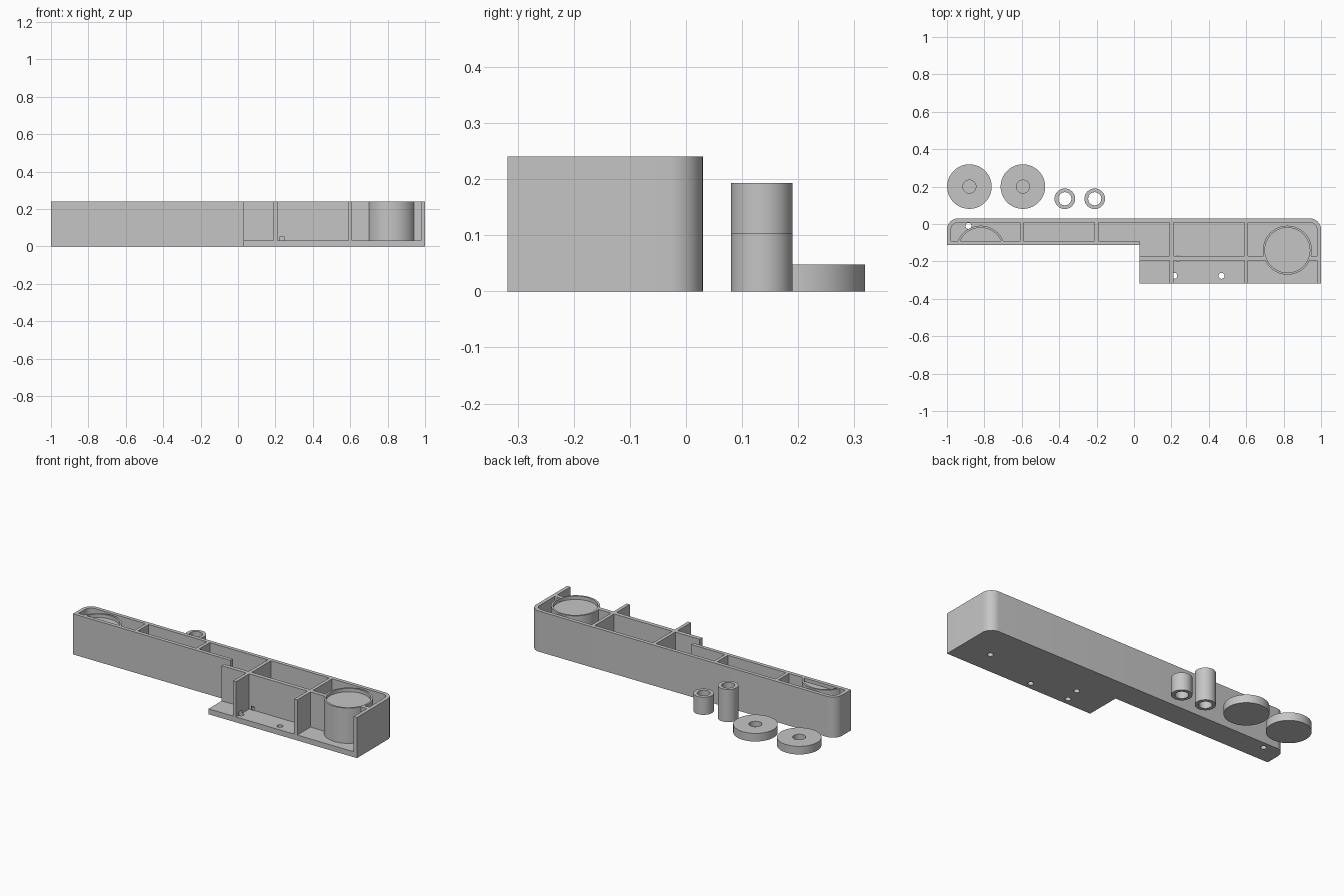
import bpy, bmesh, math

if "Cube" in bpy.data.objects:
    bpy.data.objects.remove(bpy.data.objects["Cube"])

grey = bpy.data.materials.new("plain_grey")
grey.diffuse_color = (0.56, 0.56, 0.56, 1)
grey.use_nodes = True
grey.node_tree.nodes["Principled BSDF"].inputs["Base Color"].default_value = grey.diffuse_color

H, FLOOR, T = 0.24, 0.032, 0.022      # total height, floor and wall thickness
BACK, FRONT, STEP_X, STEP_Y = 0.03, -0.318, 0.03, -0.113
parts = []


def finish(name, bm):
    bmesh.ops.recalc_face_normals(bm, faces=bm.faces)
    me = bpy.data.meshes.new(name)
    bm.to_mesh(me)
    bm.free()
    me.materials.append(grey)
    ob = bpy.data.objects.new(name, me)
    bpy.context.collection.objects.link(ob)
    parts.append(ob)
    return ob


def prism(name, pts, z0, z1):
    bm = bmesh.new()
    f = bm.faces.new([bm.verts.new((x, y, z0)) for x, y in pts])
    top = bmesh.ops.extrude_face_region(bm, geom=[f], use_keep_orig=True)
    verts = [v for v in top["geom"] if isinstance(v, bmesh.types.BMVert)]
    bmesh.ops.translate(bm, verts=verts, vec=(0, 0, z1 - z0))
    return finish(name, bm)


def box(name, x0, x1, y0, y1, z0=FLOOR, z1=H):
    return prism(name, [(x0, y0), (x1, y0), (x1, y1), (x0, y1)], z0, z1)


def arc(cx, cy, r, a0, a1, n):
    return [(cx + r * math.cos(math.radians(a0 + (a1 - a0) * i / n)),
             cy + r * math.sin(math.radians(a0 + (a1 - a0) * i / n))) for i in range(n + 1)]


def lathe(name, profile, x, y, n=64):
    """Revolve a closed (radius, height) profile about a vertical axis."""
    bm = bmesh.new()
    rings = [[bm.verts.new((x + r * math.cos(math.tau * i / n),
                            y + r * math.sin(math.tau * i / n), z)) for r, z in profile]
             for i in range(n)]
    m = len(profile)
    for i in range(n):
        a, b = rings[i], rings[(i + 1) % n]
        for j in range(m):
            k = (j + 1) % m
            if profile[j][0] == 0 and profile[k][0] == 0:
                continue
            bm.faces.new((a[j], b[j], b[k], a[k]))
    bmesh.ops.remove_doubles(bm, verts=bm.verts, dist=1e-5)
    return finish(name, bm)


# Tray: stepped floor with rounded back corners, and the wall around it
R = 0.06
outer = (arc(-1 + R, BACK - R, R, 180, 90, 10) + arc(1 - R, BACK - R, R, 90, 0, 10))
r = R - T
inner = (arc(1 - R, BACK - R, r, 0, 90, 10) + arc(-1 + R, BACK - R, r, 90, 180, 10))
floor = prism("tray_floor", [(STEP_X, STEP_Y), (-1, STEP_Y)] + outer +
              [(1, FRONT), (STEP_X, FRONT)], 0, FLOOR)
prism("tray_wall", [(STEP_X, STEP_Y), (-1, STEP_Y)] + outer +
      [(1, FRONT), (1 - T, FRONT)] + inner +
      [(-1 + T, STEP_Y + T), (STEP_X, STEP_Y + T)], FLOOR, H)

# Cross ribs
cross = {}
for x, y0 in ((-0.6, STEP_Y + T), (-0.2, STEP_Y + T), (0.2, FRONT), (0.6, FRONT)):
    cross[x] = box("cross_rib", x - 0.01, x + 0.01, y0, BACK - T)

# Lengthwise rib, interrupted by the round seat
long_rib = box("long_rib", STEP_X, 0.70, -0.195, -0.171)
box("long_rib_end", 0.94, 1 - T, -0.195, -0.171)

# Round seat with a shallow pocket
SR, SI, SY, POCKET = 0.131, 0.12, -0.14, 0.02
seat = lathe("round_seat", [(0, FLOOR), (SR, FLOOR), (SR, H), (SI, H),
                            (SI, H - POCKET), (0, H - POCKET)], 0.82, SY)

# Partial seat cut off by the front wall of the narrow end
dy = STEP_Y + T - SY
a_out = math.degrees(math.asin(dy / SR))
a_in = math.degrees(math.asin(dy / SI))
rim = arc(-0.82, SY, SR, a_out, 180 - a_out, 32)
prism("half_seat", rim, FLOOR, H - POCKET)
prism("half_seat_rim", rim + arc(-0.82, SY, SI, 180 - a_in, a_in, 32), H - POCKET, H)

# Screw and pin holes from below
holes = [(0.215, -0.277), (0.468, -0.277), (0.235, -0.183), (0.82, -0.183), (-0.885, -0.01)]
for hx, hy in holes:
    pin = lathe("hole_cutter", [(0, -0.05), (0.016, -0.05), (0.016, 0.053), (0, 0.053)], hx, hy, 24)
    pin.hide_render = True
    parts.remove(pin)
    targets = [floor]
    if hx == 0.215:
        targets.append(cross[0.2])
    elif hx == 0.235:
        targets.append(long_rib)
    elif hx == 0.82:
        targets.append(seat)
    for ob in targets:
        mod = ob.modifiers.new("hole", 'BOOLEAN')
        mod.operation, mod.solver, mod.object = 'DIFFERENCE', 'EXACT', pin
        bpy.context.view_layer.objects.active = ob
        bpy.ops.object.modifier_apply(modifier=mod.name)
    bpy.data.objects.remove(pin)

# Loose wheels with a blind centre hole
for x in (-0.88, -0.594):
    lathe("wheel", [(0, 0), (0.119, 0), (0.119, 0.048), (0.035, 0.048),
                    (0.035, 0.018), (0, 0.018)], x, 0.2)

# Loose spacer tubes, one tall and one short
for x, h in ((-0.37, 0.193), (-0.21, 0.104)):
    lathe("spacer_tube", [(0.035, 0), (0.055, 0), (0.055, h), (0.035, h)], x, 0.135, 48)

# Smooth the round faces, keep edges sharp
bpy.ops.object.select_all(action='DESELECT')
for ob in parts:
    ob.select_set(True)
bpy.context.view_layer.objects.active = parts[0]
bpy.ops.object.shade_smooth_by_angle(angle=math.radians(30))
